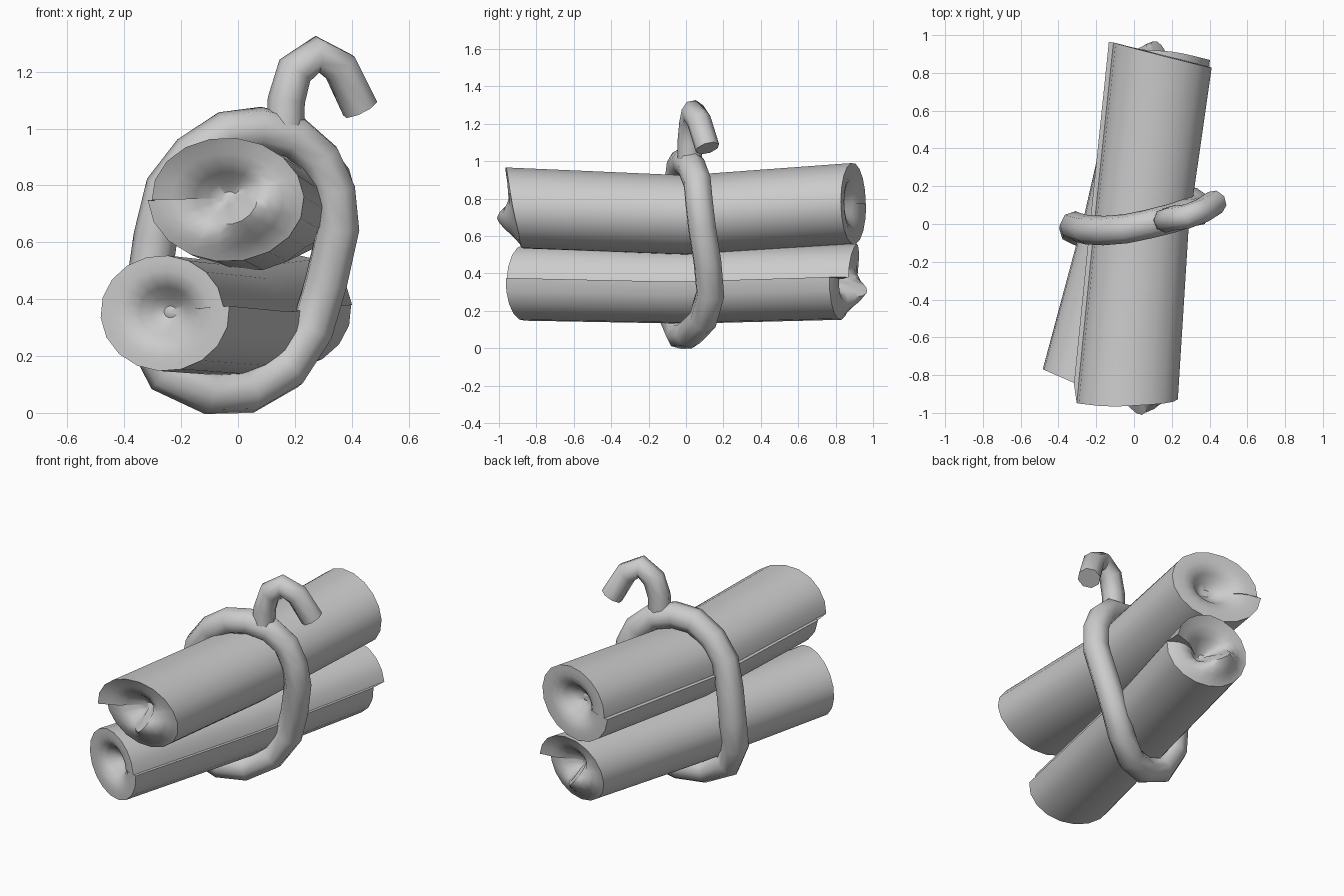
import bpy, bmesh, math
from mathutils import Vector

if "Cube" in bpy.data.objects:
    bpy.data.objects.remove(bpy.data.objects["Cube"])

grey = bpy.data.materials.new("plain_grey")
grey.diffuse_color = (0.6, 0.6, 0.6, 1)
grey.use_nodes = True
grey.node_tree.nodes["Principled BSDF"].inputs["Base Color"].default_value = grey.diffuse_color
SIDES = 18


def finish(ob, angle):
    ob.data.materials.clear()
    ob.data.materials.append(grey)
    bpy.ops.object.select_all(action='DESELECT')
    ob.select_set(True)
    bpy.context.view_layer.objects.active = ob
    bpy.ops.object.shade_smooth_by_angle(angle=math.radians(angle))


# Rolled end: (fraction of radius, push outward along the axis)
DISH = [(1.0, 0.0), (0.9, 0.0), (0.74, 0.0), (0.58, -0.01), (0.42, -0.035), (0.26, -0.08), (0.1, -0.1)]


def roll(name, stations, rx, rz, seam):
    """Spiral sheet swept through stations; the last end has a core that pokes out."""
    bm = bmesh.new()
    axis = (stations[-1] - stations[0]).normalized()
    side = axis.cross(Vector((0, 0, 1))).normalized()
    up = side.cross(axis)

    def ring(c, f, push, end, sx=1, sz=1):
        vs = []
        for i in range(SIDES + 1):
            t = i / SIDES
            a = seam - t * math.tau           # spiral in from the seam lip
            k = f * (1.04 - 0.09 * t) if f > 0.5 else f
            out = push
            if end < 0:                       # plain end, slanted toward the seam
                out += 0.04 * math.cos(a) * f
            elif end > 0:                     # inner layers slide out past the lip
                out += f ** 3 * (0.1 * min(1, max(0, (t - 0.4) / 0.4)) - 0.045)
                if f < 0.8:                   # twisted core
                    bump = max(0, math.cos(a - math.pi - 0.75)) ** 1.5
                    out += 0.14 * bump * max(0, 1 - abs(f - 0.36) * 2.2)
            vs.append(bm.verts.new(c + side * (sx * rx * k * math.cos(a))
                                   + up * (sz * rz * k * math.sin(a)) + axis * (out * (end or 1))))
        return vs

    rings = [ring(stations[0], f, p, -1) for f, p in reversed(DISH)]
    rings.append(ring(stations[1], 1, 0, 0, 0.94, 0.98))
    rings += [ring(stations[-1], f, p, 1) for f, p in DISH]
    for a, b in zip(rings, rings[1:]):
        for i in range(SIDES + 1):            # last quad closes the seam step
            j = (i + 1) % (SIDES + 1)
            bm.faces.new((a[i], a[j], b[j], b[i]))
    for r, c, s in ((rings[0], stations[0], -1), (rings[-1], stations[-1], 1)):
        tip = bm.verts.new(c + axis * (s * -0.09))
        for i in range(SIDES + 1):
            bm.faces.new((r[i], r[(i + 1) % (SIDES + 1)], tip))
    bmesh.ops.remove_doubles(bm, verts=bm.verts, dist=0.0005)
    bmesh.ops.recalc_face_normals(bm, faces=bm.faces)
    me = bpy.data.meshes.new(name)
    bm.to_mesh(me)
    bm.free()
    ob = bpy.data.objects.new(name, me)
    bpy.context.collection.objects.link(ob)
    finish(ob, 50)


def tube(name, pts, radius, cyclic):
    cu = bpy.data.curves.new(name, 'CURVE')
    cu.dimensions = '3D'
    cu.bevel_depth = radius
    cu.bevel_resolution = 2
    cu.use_fill_caps = not cyclic
    sp = cu.splines.new('POLY')
    sp.points.add(len(pts) - 1)
    for p, co in zip(sp.points, pts):
        p.co = (*co, 1)
    sp.use_cyclic_u = cyclic
    ob = bpy.data.objects.new(name, cu)
    bpy.context.collection.objects.link(ob)
    bpy.ops.object.select_all(action='DESELECT')
    ob.select_set(True)
    bpy.context.view_layer.objects.active = ob
    bpy.ops.object.convert(target='MESH')
    finish(bpy.context.object, 50)


# Two rolled sheets, stacked and crossing slightly, turned opposite ways
roll("upper_roll", [Vector((0.145, 0.895, 0.778)), Vector((0.035, 0, 0.717)), Vector((-0.04, -0.92, 0.755))],
     0.273, 0.22, -0.03)
roll("lower_roll", [Vector((-0.262, -0.865, 0.355)), Vector((-0.045, 0, 0.335)), Vector((0.168, 0.87, 0.36))],
     0.24, 0.205, 0.1)

# Cord looped around both rolls
tube("cord_loop", [
    (-0.10, -0.03, 0.072), (0.04, 0.015, 0.075), (0.17, 0.09, 0.15), (0.26, 0.13, 0.29),
    (0.31, 0.115, 0.46), (0.353, 0.085, 0.65), (0.34, 0.07, 0.78), (0.29, 0.06, 0.89),
    (0.2, 0.03, 0.97), (0.08, 0.0, 1.0), (-0.04, -0.025, 0.985), (-0.16, -0.035, 0.905),
    (-0.25, -0.03, 0.79), (-0.29, -0.02, 0.62), (-0.315, -0.01, 0.45), (-0.32, -0.03, 0.28),
    (-0.25, -0.06, 0.14)], 0.078, True)

# Loose hooked end of the cord
tube("cord_hook", [
    (0.165, 0.02, 0.97), (0.17, 0.02, 1.1), (0.2, 0.03, 1.205), (0.28, 0.04, 1.262),
    (0.36, 0.07, 1.215), (0.43, 0.115, 1.07)], 0.066, False)
